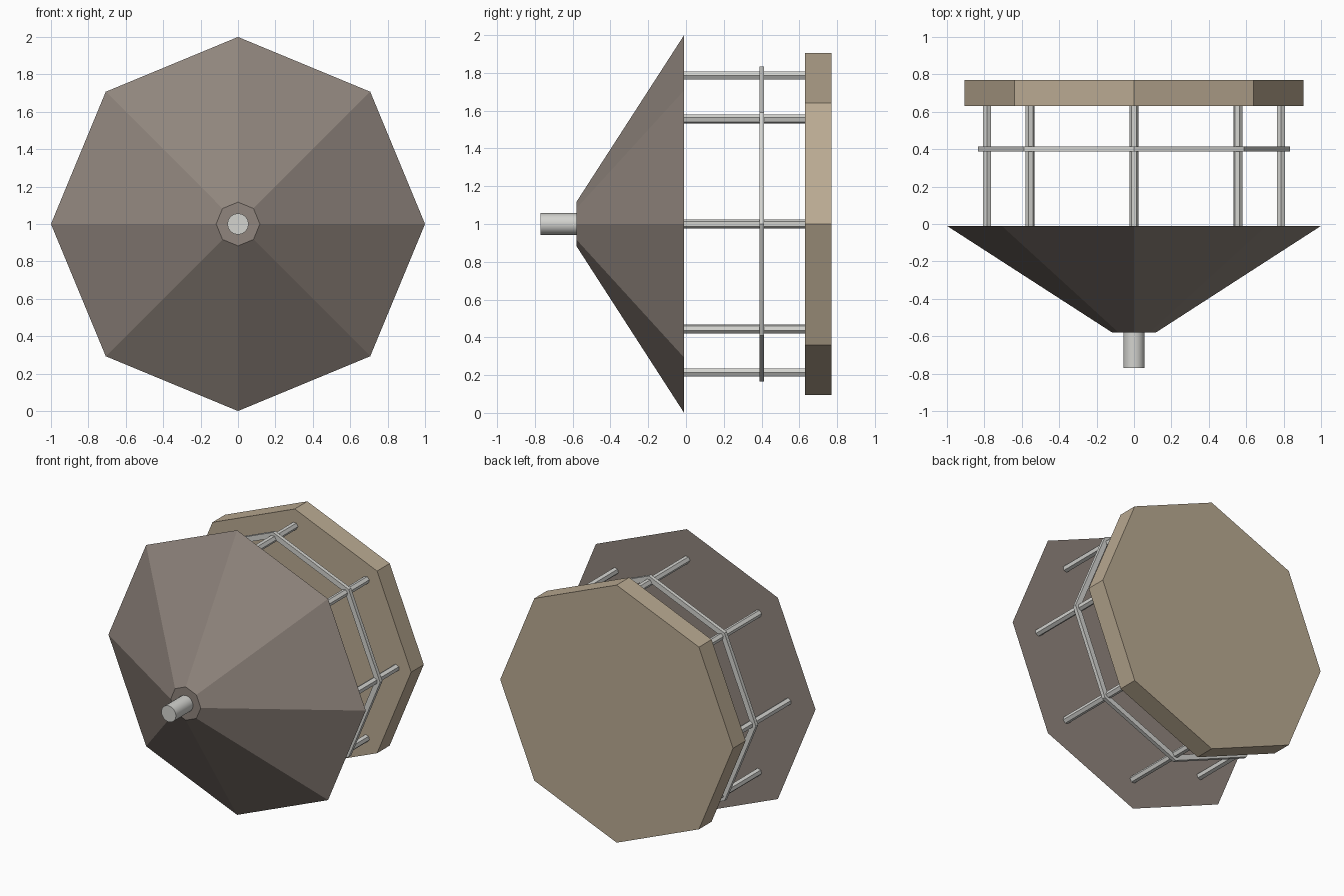
import bpy
import bmesh
from math import sin, cos, tau, radians

cube = bpy.data.objects.get("Cube")
if cube:
    bpy.data.objects.remove(cube, do_unlink=True)

AXIS_Z = 1.0  # height of the lantern's horizontal axis


def material(name, rgb):
    linear = [((c / 255 + 0.055) / 1.055) ** 2.4 for c in rgb]
    mat = bpy.data.materials.new(name)
    mat.use_nodes = True
    mat.diffuse_color = (*linear, 1)
    bsdf = next(n for n in mat.node_tree.nodes if n.type == "BSDF_PRINCIPLED")
    bsdf.inputs["Base Color"].default_value = (*linear, 1)
    return mat


def lathe(name, profile, sides, mat, centre=(0, 0), turn=0.0, closed=False):
    """Sweep (radius, y) points around an axis parallel to y."""
    bm = bmesh.new()
    rings = []
    for radius, y in profile:
        angles = [turn + tau * i / sides for i in range(sides)]
        rings.append([bm.verts.new((centre[0] + radius * cos(a), y,
                                    AXIS_Z + centre[1] + radius * sin(a)))
                      for a in angles])
    pairs = list(zip(rings, rings[1:]))
    if closed:
        pairs.append((rings[-1], rings[0]))
    else:
        bm.faces.new(rings[0])
        bm.faces.new(rings[-1])
    for a, b in pairs:
        for i in range(sides):
            j = (i + 1) % sides
            bm.faces.new((a[i], a[j], b[j], b[i]))
    bmesh.ops.recalc_face_normals(bm, faces=bm.faces)
    mesh = bpy.data.meshes.new(name)
    bm.to_mesh(mesh)
    bm.free()
    mesh.materials.append(mat)
    obj = bpy.data.objects.new(name, mesh)
    bpy.context.collection.objects.link(obj)
    return obj


roof_brown = material("roof_grey_brown", (144, 133, 125))
base_tan = material("base_tan", (186, 170, 146))
metal = material("pale_metal", (211, 211, 207))

# Eight-sided tapered roof and solid base
lathe("roof", [(0.117, -0.58), (1.0, -0.01)], 8, roof_brown)
lathe("base", [(0.905, 0.63), (0.905, 0.77)], 8, base_tan)

# Round knob on the tip of the roof
knob = lathe("top_knob", [(0.057, -0.77), (0.057, -0.57)], 16, metal)
bpy.ops.object.select_all(action="DESELECT")
knob.select_set(True)
bpy.context.view_layer.objects.active = knob
bpy.ops.object.shade_smooth_by_angle(angle=radians(40))

# Posts at the corners, joining roof and base
for i in range(8):
    a = tau * i / 8
    lathe(f"post_{i + 1}", [(0.025, -0.012), (0.025, 0.632)], 6, metal,
          centre=(0.787 * cos(a), 0.787 * sin(a)), turn=a + tau / 4)

# Thin band around the posts
lathe("post_band", [(0.833, 0.388), (0.833, 0.414), (0.793, 0.414), (0.793, 0.388)],
      8, metal, closed=True)
